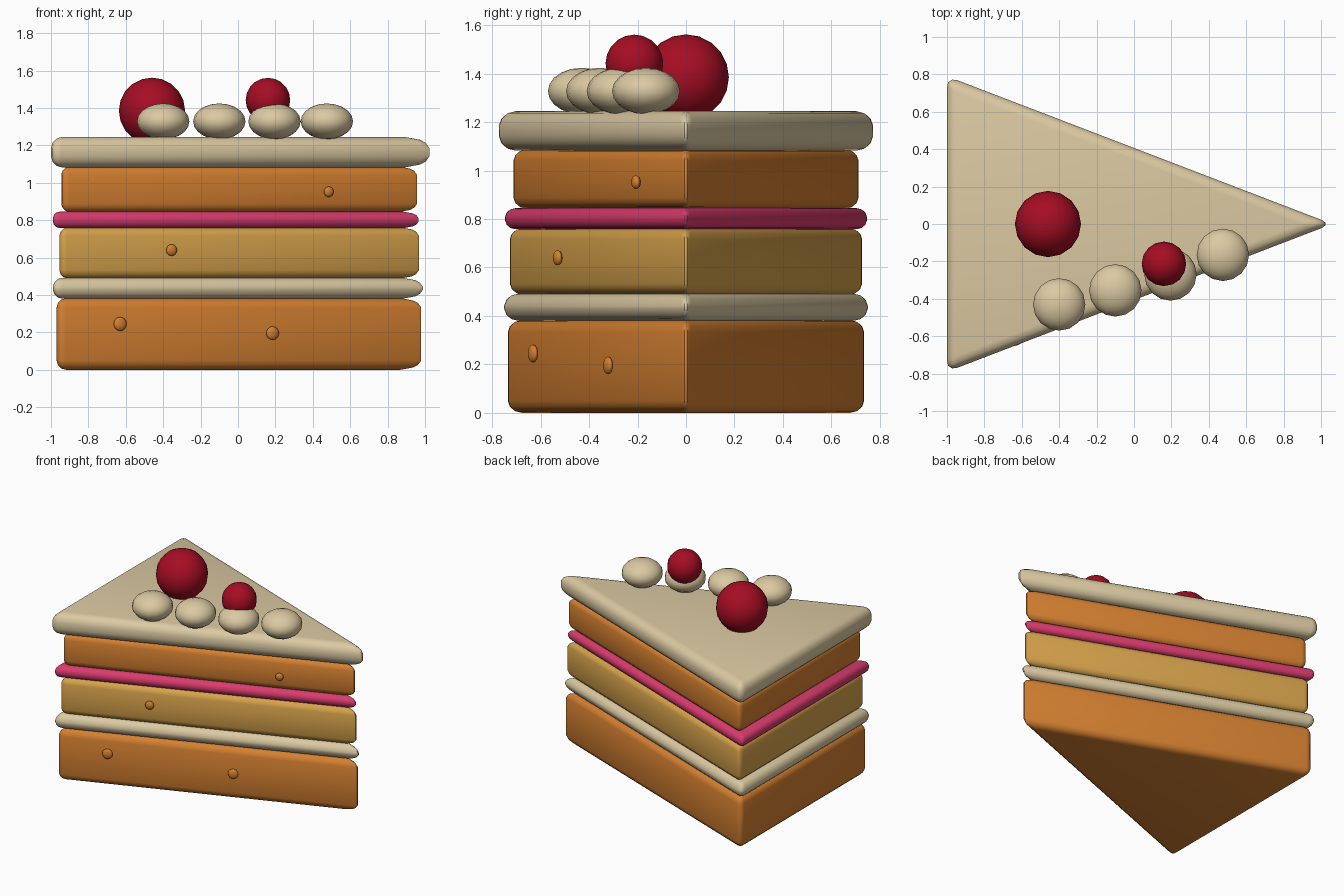
import bpy, bmesh, math
from mathutils import Vector

if "Cube" in bpy.data.objects:
    bpy.data.objects.remove(bpy.data.objects["Cube"])


def material(name, rgb):
    m = bpy.data.materials.new(name)
    m.diffuse_color = (*rgb, 1)
    m.use_nodes = True
    m.node_tree.nodes["Principled BSDF"].inputs["Base Color"].default_value = m.diffuse_color
    return m


ORANGE = material("orange sponge", (0.66, 0.215, 0.03))
GOLD = material("golden sponge", (0.67, 0.36, 0.07))
CREAM = material("cream", (0.71, 0.585, 0.36))
PINK = material("pink jam", (0.70, 0.045, 0.155))
RED = material("red berry", (0.38, 0.004, 0.017))


def finish(name, bm, mat):
    bmesh.ops.recalc_face_normals(bm, faces=bm.faces)
    me = bpy.data.meshes.new(name)
    bm.to_mesh(me)
    bm.free()
    me.materials.append(mat)
    ob = bpy.data.objects.new(name, me)
    bpy.context.collection.objects.link(ob)
    bpy.ops.object.select_all(action='DESELECT')
    ob.select_set(True)
    bpy.context.view_layer.objects.active = ob
    bpy.ops.object.shade_smooth_by_angle(angle=math.radians(40))
    return ob


def wedge(name, back, tip, half, z0, z1, width, mat):
    """Triangular slab with every edge rounded."""
    bm = bmesh.new()
    base = bm.faces.new([bm.verts.new(p) for p in
                         ((back, -half, z0), (tip, 0, z0), (back, half, z0))])
    ext = bmesh.ops.extrude_face_region(bm, geom=[base], use_keep_orig=True)
    top = [g for g in ext["geom"] if isinstance(g, bmesh.types.BMVert)]
    bmesh.ops.translate(bm, verts=top, vec=(0, 0, z1 - z0))
    bmesh.ops.recalc_face_normals(bm, faces=bm.faces)
    bmesh.ops.bevel(bm, geom=bm.edges[:], offset=width, offset_type='OFFSET',
                    segments=3, profile=0.5, affect='EDGES')
    return finish(name, bm, mat)


def blob(name, loc, scale, mat, segs=16, rings=10, turn=0.0):
    bm = bmesh.new()
    bmesh.ops.create_uvsphere(bm, u_segments=segs, v_segments=rings, radius=1)
    ob = finish(name, bm, mat)
    ob.location, ob.scale, ob.rotation_euler = loc, scale, (0, 0, turn)
    return ob


# Cake and filling layers, bottom to top
wedge("bottom_sponge", -0.97, 1.01, 0.75, 0.0, 0.383, 0.05, ORANGE)
wedge("lower_cream", -0.99, 1.02, 0.765, 0.38, 0.492, 0.05, CREAM)
wedge("middle_sponge", -0.955, 0.995, 0.74, 0.488, 0.762, 0.045, GOLD)
wedge("jam", -0.99, 0.988, 0.757, 0.758, 0.845, 0.036, PINK)
wedge("top_sponge", -0.945, 0.985, 0.725, 0.843, 1.087, 0.045, ORANGE)
wedge("top_icing", -1.0, 1.06, 0.79, 1.082, 1.245, 0.06, CREAM)

# Cream dollops along the front edge
for i, (x, y) in enumerate([(-0.40, -0.43), (-0.10, -0.355),
                            (0.195, -0.27), (0.475, -0.165)]):
    blob(f"cream_dollop_{i + 1}", (x, y, 1.328), (0.14, 0.14, 0.096), CREAM)

# Berries
blob("large_berry", (-0.46, 0.0, 1.385), (0.177,) * 3, RED)
blob("small_berry", (0.16, -0.213, 1.442), (0.119,) * 3, RED)

# Flattened crumbs on the front cut face
slant = math.atan2(0.75, 1.98)
for i, (x, y, z, r) in enumerate([(-0.63, -0.632, 0.245, 0.037),
                                  (0.185, -0.322, 0.196, 0.036),
                                  (-0.355, -0.53, 0.64, 0.031),
                                  (0.485, -0.207, 0.952, 0.028)]):
    blob(f"crumb_{i + 1}", (x, y, z), (r, 0.018, r), ORANGE, 12, 8, slant)
